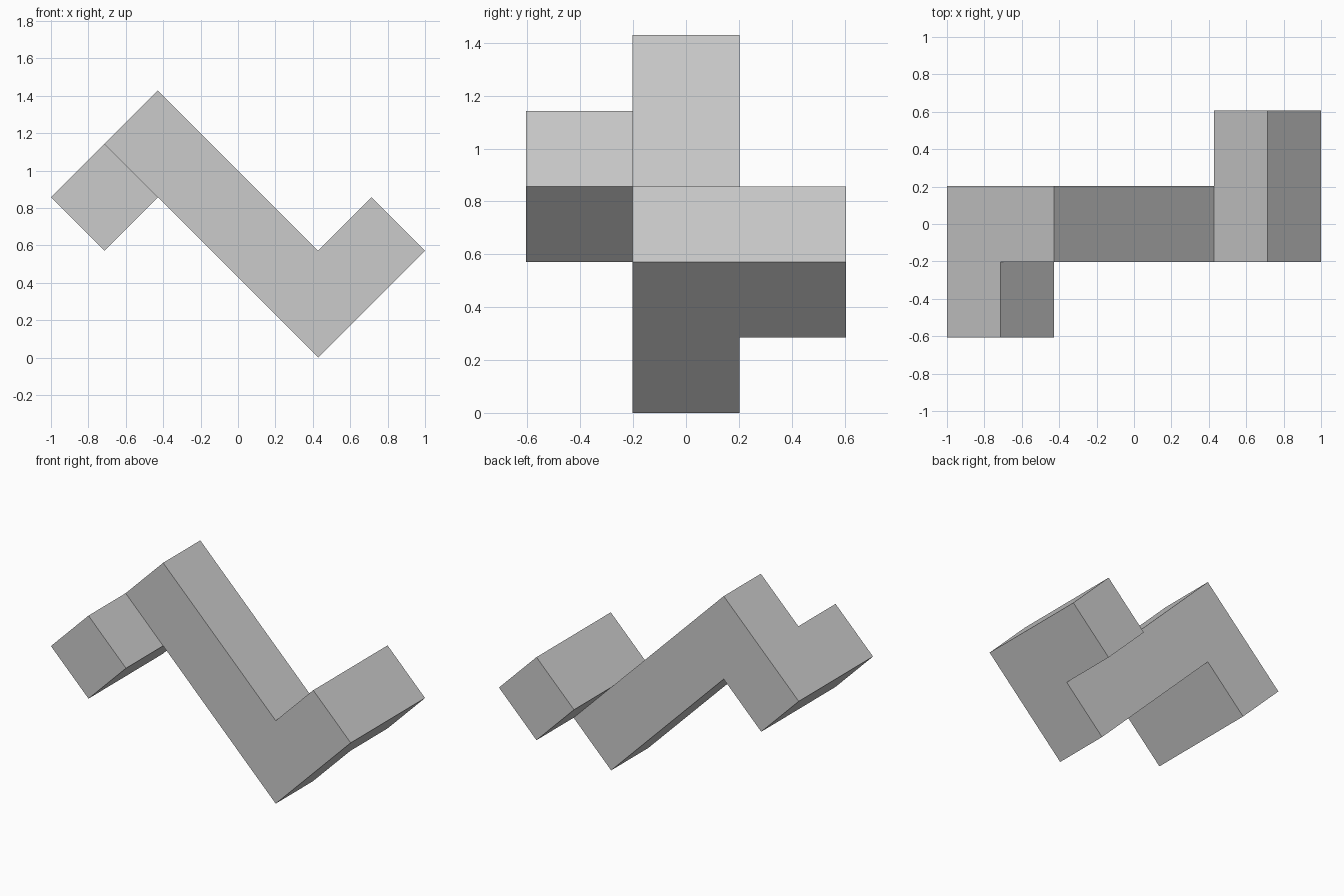
import bpy
import bmesh
from math import sqrt
from mathutils import Vector

cube = bpy.data.objects.get("Cube")
if cube:
    bpy.data.objects.remove(cube, do_unlink=True)

D = 2 / 7              # half diagonal of one tilted square cell
CELL = D * sqrt(2)     # cell edge length

grey = bpy.data.materials.new("plain grey")
grey.use_nodes = True
colour = (0.6, 0.6, 0.6, 1)
grey.diffuse_color = colour
grey.node_tree.nodes["Principled BSDF"].inputs["Base Color"].default_value = colour

# One angular solid: each cell is (steps down the bar, steps up across it, depth),
# and only faces between a filled and an empty cell become part of the skin
arm = {(i, 0, 0) for i in range(4)}
foot = {(3, 1, 0), (3, 1, 1)}
head = {(0, -1, 0), (0, -1, -1)}
cells = arm | foot | head


def place(u, v, w):
    """Turn cell grid coordinates into tilted model coordinates."""
    return Vector((D * (u + v - 2.5), CELL * (w - 0.5), D * (v - u + 4)))


bm = bmesh.new()
verts = {}
for cell in cells:
    for axis in range(3):
        for side in (0, 1):
            neighbour = list(cell)
            neighbour[axis] += 2 * side - 1
            if tuple(neighbour) in cells:
                continue
            ring = []
            for a, b in ((0, 0), (1, 0), (1, 1), (0, 1)):
                corner = list(cell)
                corner[axis] += side
                corner[(axis + 1) % 3] += a
                corner[(axis + 2) % 3] += b
                key = tuple(corner)
                if key not in verts:
                    verts[key] = bm.verts.new(place(*key))
                ring.append(verts[key])
            bm.faces.new(ring)

# Merge coplanar squares into clean flat faces
bmesh.ops.recalc_face_normals(bm, faces=bm.faces)
bmesh.ops.dissolve_limit(bm, angle_limit=0.01, verts=bm.verts, edges=bm.edges)

mesh = bpy.data.meshes.new("angled_block")
bm.to_mesh(mesh)
bm.free()
mesh.materials.append(grey)
block = bpy.data.objects.new("angled_block", mesh)
bpy.context.collection.objects.link(block)
